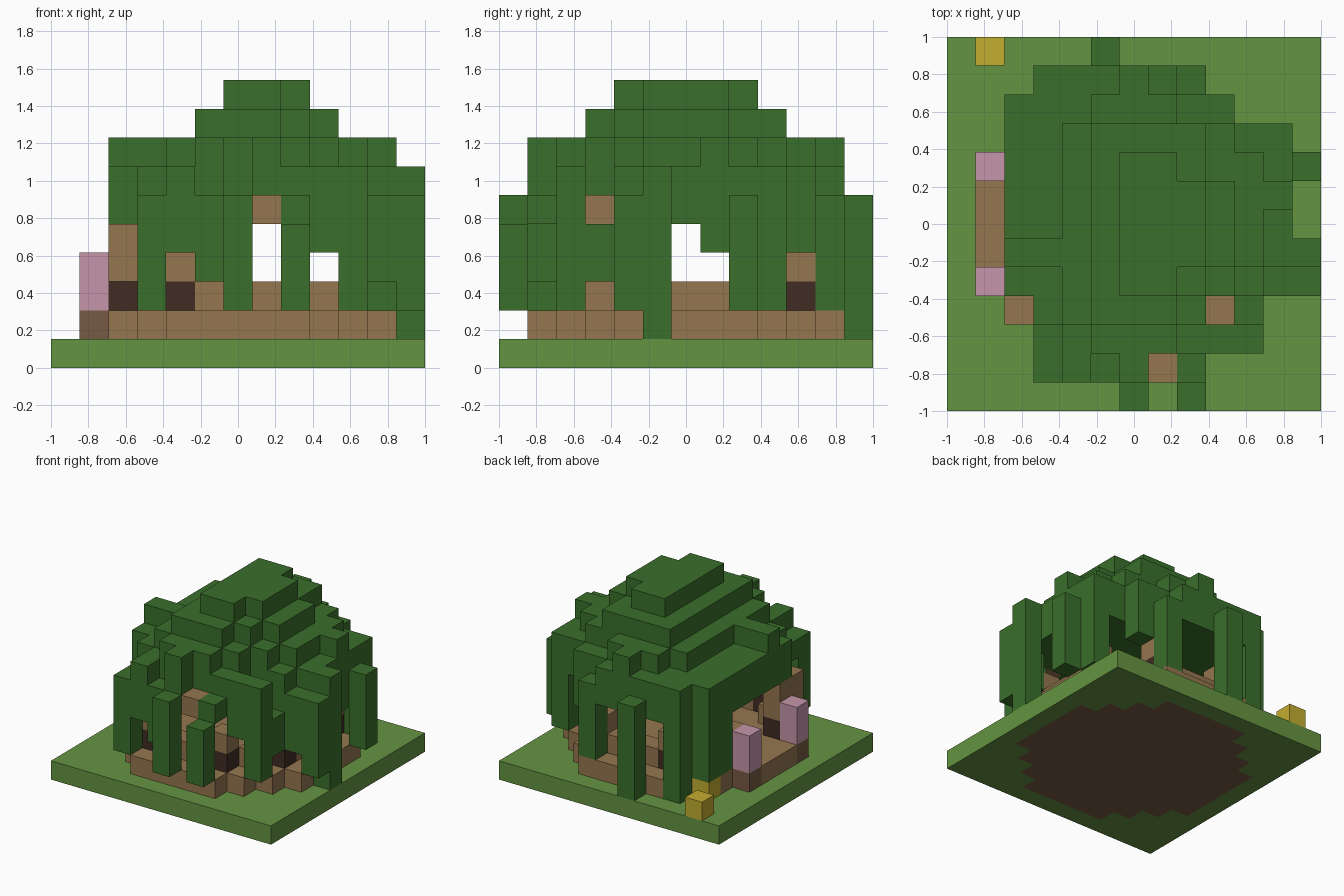
import bpy

cube = bpy.data.objects.get("Cube")
if cube:
    bpy.data.objects.remove(cube, do_unlink=True)

N = 13
S = 2 / N   # size of one block


def material(name, code):
    def lin(c):
        c /= 255
        return c / 12.92 if c <= 0.04045 else ((c + 0.055) / 1.055) ** 2.4
    col = tuple(lin(v) for v in bytes.fromhex(code)) + (1,)
    m = bpy.data.materials.new(name)
    m.use_nodes = True
    m.diffuse_color = col
    m.node_tree.nodes["Principled BSDF"].inputs["Base Color"].default_value = col
    return m


MATS = {
    "grass": material("grass green", "659442"),
    "leaf": material("leaf green", "3A6F2B"),
    "wood": material("light wood", "95764F"),
    "soil": material("soil brown", "775A43"),
    "dark": material("dark wood", "412C24"),
    "pink": material("pink", "C596AA"),
    "gold": material("yellow", "C4AD30"),
}

parts = {}   # part name -> (material key, set of cells)
solid = {}   # cell -> part name, the last part to claim a cell keeps it


def fill(part, mat, i0, i1, j0, j1, k0, k1):
    """Claim a box of cells, all limits included."""
    parts.setdefault(part, mat)
    for i in range(i0, i1 + 1):
        for j in range(j0, j1 + 1):
            for k in range(k0, k1 + 1):
                solid[i, j, k] = part


def column(part, mat, i, j, k0, k1):
    fill(part, mat, i, i, j, j, k0, k1)


def disc(limit, inner=-1):
    c = N // 2
    return [(i, j) for i in range(N) for j in range(N)
            if inner < (i - c) ** 2 + (j - c) ** 2 <= limit]


# ground slab with a round soil bed, and the round floor on it
fill("ground", "grass", 0, 12, 0, 12, 0, 0)
for i, j in disc(30):
    column("soil_bed", "soil", i, j, 0, 0)
    column("floor", "wood", i, j, 1, 1)

# low round wall, open on the door side
for i, j in disc(20, 15):
    if not (i == 2 and 5 <= j <= 7):
        column("low_wall", "wood", i, j, 2, 2)

# dark blocks around the wall, each with a wooden block on top
for a in (-1, 1):
    for b in (-1, 1):
        for u, v in ((2, 4), (4, 2)):
            column("wall_dark_blocks", "dark", 6 + a * u, 6 + b * v, 2, 2)
            column("wall_posts", "wood", 6 + a * u, 6 + b * v, 3, 3)

# door posts
for j in (4, 8):
    column("door_post_feet", "soil", 1, j, 1, 1)
    column("door_posts", "pink", 1, j, 2, 3)

# canopy footprint, row by row from the front
ROWS = [(2, 3, 10), (3, 3, 8), (4, 2, 11), (5, 2, 11), (6, 2, 11), (7, 2, 11),
        (8, 2, 11), (9, 2, 11), (10, 2, 9), (11, 3, 8)]
for j, a, b in ROWS:
    fill("canopy", "leaf", a, b, j, j, 5, 5)

# canopy crown in stepped layers
CROWN = [
    (6, (3, 9, 3, 9)), (6, (4, 8, 2, 10)), (6, (10, 11, 5, 8)), (6, (2, 3, 4, 10)),
    (6, (10, 10, 4, 9)), (6, (4, 7, 11, 11)),
    (7, (4, 8, 3, 9)), (7, (5, 7, 2, 10)), (7, (9, 10, 5, 8)), (7, (9, 9, 4, 9)),
    (7, (2, 3, 5, 5)), (7, (11, 11, 7, 7)), (7, (6, 6, 11, 11)),
    (8, (5, 7, 3, 9)), (8, (8, 8, 4, 9)), (8, (9, 9, 5, 7)),
    (9, (6, 7, 4, 8)), (9, (8, 8, 5, 7)),
]
for k, box in CROWN:
    fill("canopy", "leaf", *box, k, k)

# hanging leaf curtains: column, lowest and highest layer
CURTAINS = [
    (3, 1, 2, 5), (4, 1, 4, 6), (5, 1, 3, 5), (6, 1, 5, 7), (8, 1, 5, 5),
    (6, 0, 2, 5), (8, 0, 2, 4), (9, 2, 4, 6), (10, 2, 2, 6),
    (11, 4, 3, 5), (12, 4, 2, 5), (12, 5, 1, 6), (11, 7, 4, 7), (12, 8, 2, 5),
    (11, 9, 2, 6), (9, 10, 4, 6), (8, 11, 2, 5), (5, 12, 1, 5),
    (3, 11, 1, 6), (2, 10, 2, 6), (2, 9, 2, 6),
]
for c in CURTAINS:
    column("leaf_curtains", "leaf", *c)

# open notch at the front left, with a short hanging block
for i in (9, 10):
    for k in (5, 6, 7, 8):
        solid.pop((i, 3, k), None)
column("leaf_curtains", "leaf", 10, 3, 3, 4)

# bare branches showing through the leaves
for i, j, k0, k1 in ((7, 1, 5, 5), (9, 3, 5, 5), (2, 3, 3, 4), (2, 4, 3, 4)):
    column("branches", "wood", i, j, k0, k1)

# lamps on the grass
column("lamps", "gold", 1, 12, 1, 1)
column("lamps", "gold", 2, 10, 1, 1)


def build(part, mat):
    """Make one mesh from the exposed faces of a part's blocks."""
    index, verts, faces = {}, [], []

    def vert(p):
        if p not in index:
            index[p] = len(verts)
            verts.append((p[0] * S - 1, p[1] * S - 1, p[2] * S))
        return index[p]

    for cell, owner in solid.items():
        if owner != part:
            continue
        for axis in range(3):
            u, v = (axis + 1) % 3, (axis + 2) % 3
            for side in (0, 1):
                near = list(cell)
                near[axis] += 2 * side - 1
                if tuple(near) in solid:
                    continue
                ring = []
                for a, b in ((0, 0), (1, 0), (1, 1), (0, 1)):
                    p = list(cell)
                    p[axis] += side
                    p[u] += a
                    p[v] += b
                    ring.append(vert(tuple(p)))
                faces.append(ring if side else ring[::-1])
    if not faces:
        return
    mesh = bpy.data.meshes.new(part)
    mesh.from_pydata(verts, [], faces)
    mesh.materials.append(MATS[mat])
    mesh.update()
    bpy.context.collection.objects.link(bpy.data.objects.new(part, mesh))


for part, mat in parts.items():
    build(part, mat)
